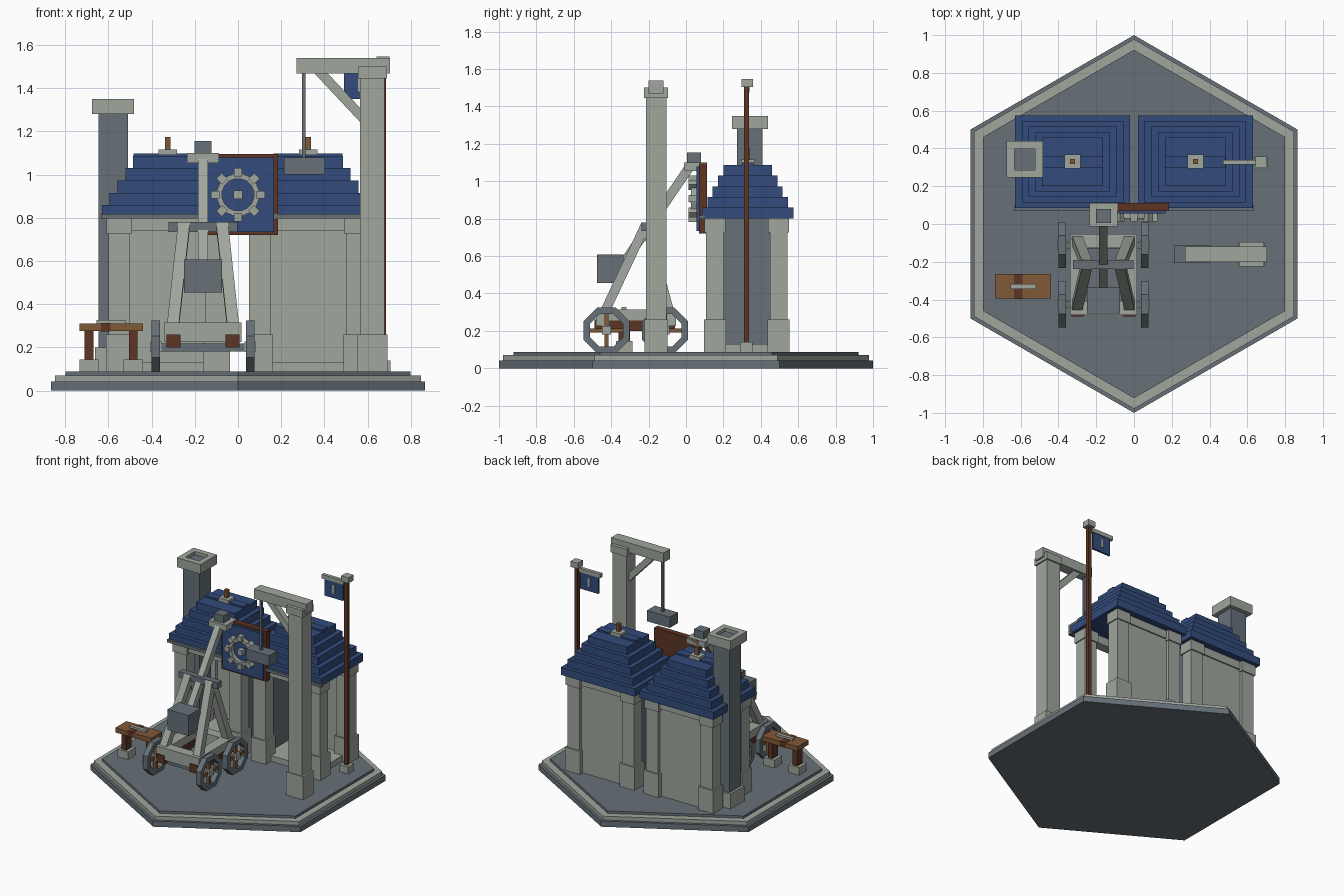
import bpy, bmesh, math
from mathutils import Vector, Matrix

if "Cube" in bpy.data.objects:
    bpy.data.objects.remove(bpy.data.objects["Cube"])


def material(name, rgb):
    m = bpy.data.materials.new(name)
    m.diffuse_color = (*rgb, 1)
    m.use_nodes = True
    m.node_tree.nodes["Principled BSDF"].inputs["Base Color"].default_value = m.diffuse_color
    return m


STONE = material("pale stone", (0.35, 0.38, 0.34))
SLATE = material("slate grey", (0.135, 0.165, 0.19))
BLUE = material("roof blue", (0.032, 0.07, 0.2))
BROWN = material("dark wood", (0.11, 0.035, 0.018))
WOOD = material("warm wood", (0.22, 0.1, 0.04))


def finish(name, bm, mat):
    me = bpy.data.meshes.new(name)
    bmesh.ops.recalc_face_normals(bm, faces=bm.faces)
    bm.to_mesh(me)
    bm.free()
    ob = bpy.data.objects.new(name, me)
    me.materials.append(mat)
    bpy.context.collection.objects.link(ob)
    return ob


def box(name, mat, x, y, z):
    """Box from three (low, high) ranges."""
    bm = bmesh.new()
    c = Vector([(a + b) / 2 for a, b in (x, y, z)])
    s = [b - a for a, b in (x, y, z)]
    bmesh.ops.create_cube(bm, size=1, matrix=Matrix.Translation(c) @ Matrix.Diagonal((*s, 1)))
    return finish(name, bm, mat)


def block(name, mat, cx, cy, hx, hy, z0, z1):
    return box(name, mat, (cx - hx, cx + hx), (cy - hy, cy + hy), (z0, z1))


def beam(name, mat, p, q, wide, deep, side=(1, 0, 0)):
    """Square beam from p to q; wide is measured along the side direction."""
    p, q = Vector(p), Vector(q)
    w = (q - p).normalized()
    u = Vector(side)
    v = w.cross(u).normalized()
    rot = Matrix((u, v, w)).transposed().to_4x4()
    bm = bmesh.new()
    bmesh.ops.create_cube(bm, size=1, matrix=Matrix.Translation((p + q) / 2) @ rot
                          @ Matrix.Diagonal((wide, deep, (q - p).length, 1)))
    return finish(name, bm, mat)


def hexagon(name, mat, r, z0, z1):
    bm = bmesh.new()
    vs = [bm.verts.new((r * math.sin(i * math.pi / 3), r * math.cos(i * math.pi / 3), z0)) for i in range(6)]
    f = bm.faces.new(vs)
    ext = bmesh.ops.extrude_face_region(bm, geom=[f])
    bmesh.ops.translate(bm, vec=(0, 0, z1 - z0), verts=[v for v in ext["geom"] if isinstance(v, bmesh.types.BMVert)])
    return finish(name, bm, mat)


def ring(name, mat, c, r0, r1, thick, axis, n=8):
    """Flat-sided ring around the x or y axis."""
    bm = bmesh.new()
    rows = []
    for i in range(n):
        a = 2 * math.pi * (i + 0.5) / n
        row = []
        for r, t in ((r0, -1), (r1, -1), (r1, 1), (r0, 1)):
            u, v, h = r * math.cos(a), r * math.sin(a), t * thick / 2
            row.append(bm.verts.new(Vector(c) + Vector((h, u, v) if axis == "x" else (u, h, v))))
        rows.append(row)
    for i in range(n):
        a, b = rows[i], rows[(i + 1) % n]
        for k in range(4):
            bm.faces.new((a[k], a[(k + 1) % 4], b[(k + 1) % 4], b[k]))
    return finish(name, bm, mat)


# Hexagonal plinth
G = 0.088
hexagon("plinth_bottom", SLATE, 1.0, 0, 0.042)
hexagon("plinth_rim", STONE, 0.978, 0.042, 0.07)
hexagon("plinth_floor", SLATE, 0.922, 0.07, G)

# Twin pavilions
for s in (-1, 1):
    cx, cy = 0.325 * s, 0.33
    for px in (0.1, 0.55):
        for py in (0.155, 0.495):
            block("post", STONE, s * px, py, 0.05, 0.047, G, 0.8)
            block("post_base", STONE, s * px, py, 0.062, 0.058, G, 0.26)
            block("post_cap", STONE, s * px, py, 0.058, 0.056, 0.725, 0.8)
    block("pavilion_floor", STONE, cx, cy, 0.23, 0.17, G, 0.13)
    block("back_wall", STONE, cx, 0.495, 0.225, 0.025, G, 0.74)
    block("inner_wall", SLATE, s * 0.09, cy, 0.025, 0.16, G, 0.8)
    for py in (0.155, 0.495):
        block("lintel", STONE, cx, py, 0.225, 0.035, 0.74, 0.8)
    for i in range(5):
        z = 0.802 + i * 0.057
        block("roof_tier", BLUE, cx, cy, 0.305 - 0.036 * i, 0.245 - 0.029 * i, z, z + 0.057)
    block("roof_ridge", BLUE, cx, cy, 0.16, 0.03, 1.08, 1.099)
    block("finial_base", STONE, cx, cy, 0.042, 0.037, 1.09, 1.117)
    block("finial", WOOD, cx, cy, 0.013, 0.013, 1.11, 1.175)
box("eave_beam", SLATE, (-0.635, 0.635), (0.07, 0.1), (0.797, 0.818))

# Chimney with a sunken flue
CX, CY = -0.578, 0.342
block("chimney_base", STONE, CX, CY, 0.085, 0.082, G, 0.2)
block("chimney_shaft", SLATE, CX, CY, 0.068, 0.068, G, 1.325)
for s in (-1, 1):
    block("chimney_cap_side", STONE, CX + s * 0.076, CY, 0.021, 0.097, 1.28, 1.35)
    block("chimney_cap_end", STONE, CX, CY + s * 0.076, 0.055, 0.021, 1.28, 1.35)

# Flagpole
block("flagpole_base", STONE, 0.67, 0.323, 0.036, 0.033, G, 0.14)
block("flagpole", BROWN, 0.672, 0.323, 0.013, 0.013, G, 1.52)
block("flagpole_cap", STONE, 0.672, 0.328, 0.03, 0.03, 1.505, 1.547)
box("flag_arm", STONE, (0.47, 0.65), (0.315, 0.34), (1.475, 1.505))
box("flag", BLUE, (0.49, 0.64), (0.321, 0.334), (1.35, 1.478))
box("flag_mark", STONE, (0.555, 0.575), (0.317, 0.338), (1.385, 1.45))

# Crane
KX, KY = 0.622, -0.16
block("crane_base", STONE, KX, KY, 0.07, 0.062, G, 0.26)
block("crane_post", STONE, KX, KY, 0.056, 0.055, G, 1.5)
block("crane_collar", STONE, KX, KY, 0.067, 0.065, 1.445, 1.5)
box("crane_jib", STONE, (0.27, 0.703), (KY - 0.04, KY + 0.04), (1.468, 1.54))
beam("crane_brace", STONE, (0.365, KY, 1.49), (0.585, KY, 1.255), 0.045, 0.045, (0, 1, 0))
block("crane_rope", SLATE, 0.305, KY, 0.008, 0.008, 1.07, 1.47)
block("crane_load", SLATE, 0.307, KY, 0.095, 0.047, 1.0, 1.08)

# Sign board with a cog emblem
box("sign_back", BROWN, (-0.185, 0.185), (0.07, 0.112), (0.72, 1.095))
box("sign_panel", BLUE, (-0.167, 0.167), (0.055, 0.07), (0.735, 1.08))
C = Vector((0, 0.042, 0.907))
ring("cog_ring", STONE, C, 0.075, 0.1, 0.028, "y", 16)
for i in range(8):
    a = i * math.pi / 4
    d = Vector((math.cos(a), 0, math.sin(a)))
    beam("cog_tooth", STONE, C + d * 0.085 - Vector((0, 0.005, 0)), C + d * 0.124 - Vector((0, 0.005, 0)),
         0.045, 0.036, (0, 1, 0))
box("cog_hub", STONE, (-0.02, 0.02), (0.02, 0.06), (0.887, 0.927))

# Siege engine: wheels and axles
MX = -0.162
for wy in (-0.425, -0.112):
    box("axle", SLATE, (MX - 0.21, MX + 0.21), (wy - 0.018, wy + 0.018), (0.182, 0.218))
    for s in (-1, 1):
        wx = MX + s * 0.218
        ring("wheel_rim", SLATE, (wx, wy, 0.203), 0.095, 0.132, 0.04, "x")
        block("wheel_spoke", WOOD, wx, wy, 0.01, 0.105, 0.192, 0.214)
        block("wheel_spoke", WOOD, wx, wy, 0.01, 0.011, 0.1, 0.306)
        block("wheel_hub", STONE, wx, wy, 0.025, 0.024, 0.18, 0.227)

# Siege engine: chassis and legs
for s in (-1, 1):
    block("side_rail", BROWN, MX + s * 0.137, -0.275, 0.032, 0.215, 0.2, 0.26)
    block("top_rail", STONE, MX + s * 0.137, -0.265, 0.04, 0.2, 0.255, 0.315)
    for y0 in (-0.44, -0.085):
        beam("frame_leg", STONE, (MX + s * 0.14, y0, 0.29), (MX + s * 0.088, -0.215, 0.77), 0.055, 0.05)
for y0 in (-0.445, -0.09):
    block("cross_rail", STONE, MX, y0, 0.178, 0.037, 0.225, 0.315)
block("pivot_bar", SLATE, MX, -0.215, 0.16, 0.024, 0.735, 0.78)

# Siege engine: throwing arm
beam("throwing_arm", STONE, (MX, -0.375, 0.50), (MX, 0.025, 1.085), 0.046, 0.05)
block("counterweight", SLATE, MX, -0.405, 0.087, 0.07, 0.455, 0.608)
block("cup", STONE, MX, 0.05, 0.074, 0.062, 1.055, 1.1)
block("shot", SLATE, MX, 0.043, 0.039, 0.037, 1.1, 1.155)

# Workbench with a hammer
box("bench_top", WOOD, (-0.735, -0.44), (-0.395, -0.265), (0.275, 0.31))
box("bench_strap", BROWN, (-0.635, -0.59), (-0.396, -0.264), (0.274, 0.313))
for lx in (-0.69, -0.485):
    block("bench_leg", BROWN, lx, -0.33, 0.02, 0.03, 0.13, 0.28)
    block("bench_foot", STONE, lx, -0.33, 0.044, 0.044, G, 0.145)
box("hammer_handle", STONE, (-0.655, -0.52), (-0.345, -0.318), (0.31, 0.327))
